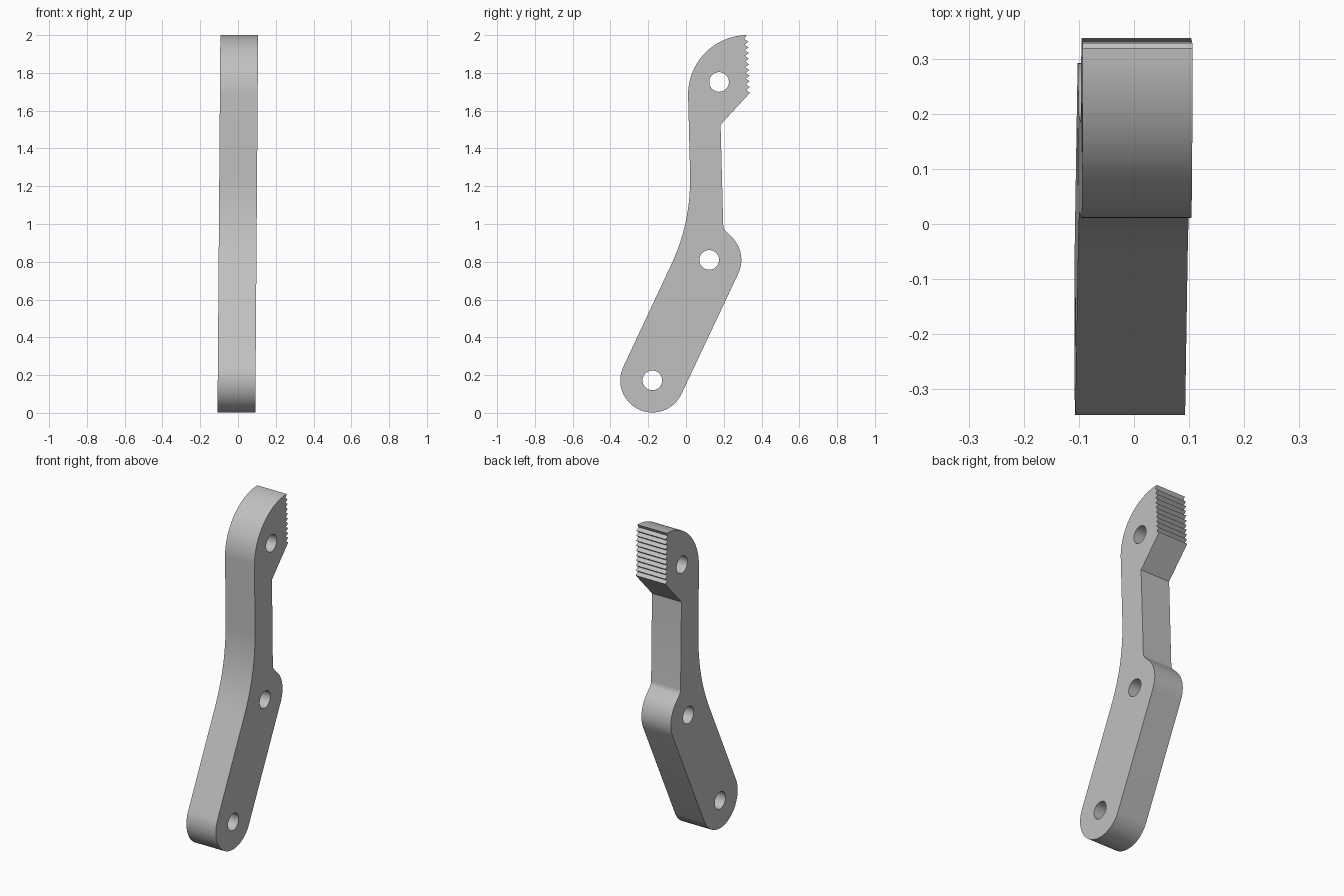
import bpy, bmesh
from math import cos, sin, radians
from mathutils import Matrix, Vector
from mathutils.geometry import interpolate_bezier

cube = bpy.data.objects.get("Cube")
if cube:
    bpy.data.objects.remove(cube, do_unlink=True)

HALF_WIDTH = 0.1
END_RADIUS = 0.17
HOLE_RADIUS = 0.052
TEETH = 10
LOW, MID, TOP = Vector((-0.178, 0.172)), Vector((0.123, 0.81)), Vector((0.175, 1.752))


def arc(centre, radius, start, end, steps):
    """Points along an arc, angles in degrees."""
    angles = [radians(start + (end - start) * i / steps) for i in range(steps + 1)]
    return [(centre[0] + radius * cos(a), centre[1] + radius * sin(a)) for a in angles]


# Side outline (y, z): rounded lower end, clockwise up the front edge
outline = arc(LOW, END_RADIUS, -25.3, -205.3, 36)

# Gentle bend from the lower limb into the neck
bend = [Vector(p) for p in ((-0.085, 0.77), (-0.02, 0.907), (0.022, 1.05), (0.022, 1.25))]
outline += [tuple(p)[:2] for p in interpolate_bezier(*bend, 16)]

# Rounded head
outline += arc((0.326, 1.685), 0.315, 180, 91, 24)

# Serrated back edge of the head
top_z, bottom_z = 1.995, 1.695
pitch = (top_z - bottom_z) / TEETH
for i in range(TEETH):
    z = top_z - i * pitch
    lean = 0.01 * (i + 1) / TEETH
    outline += [(0.308 + lean, z - pitch * 0.5), (0.329 + lean, z - pitch)]

# Underside of the head, back of the neck, rounded shoulder
outline += [(0.183, 1.526), (0.197, 0.995), (0.2, 0.977), (0.208, 0.965)]
outline += arc(MID, END_RADIUS, 42, -25.3, 16)

# Filled outline with three pivot holes, extruded to the arm's width
curve = bpy.data.curves.new("arm_profile", "CURVE")
curve.dimensions = "2D"
curve.fill_mode = "BOTH"
curve.extrude = HALF_WIDTH
for loop in [outline] + [arc(c, HOLE_RADIUS, 0, 350, 35) for c in (LOW, MID, TOP)]:
    spline = curve.splines.new("POLY")
    spline.points.add(len(loop) - 1)
    for point, (y, z) in zip(spline.points, loop):
        point.co = (y, z, 0, 1)
    spline.use_cyclic_u = True
helper = bpy.data.objects.new("profile_helper", curve)
bpy.context.collection.objects.link(helper)
bpy.context.view_layer.update()
evaluated = helper.evaluated_get(bpy.context.evaluated_depsgraph_get())
mesh = bpy.data.meshes.new_from_object(evaluated)
bpy.data.objects.remove(helper, do_unlink=True)

# Stand the profile upright with its slight sideways lean
upright = Matrix(((0, 0, 1, 0), (1, 0, 0, 0), (0, 1, 0, 0), (0, 0, 0, 1)))
bm = bmesh.new()
bm.from_mesh(mesh)
bm.transform(upright)
for v in bm.verts:
    v.co.x += 0.0075 * (v.co.z - 1) - 0.001
bmesh.ops.remove_doubles(bm, verts=bm.verts, dist=0.0001)
bmesh.ops.recalc_face_normals(bm, faces=bm.faces)
bm.to_mesh(mesh)
bm.free()

# Plain grey metal
grey = bpy.data.materials.new("grey_metal")
grey.use_nodes = True
colour = (0.53, 0.53, 0.53, 1)
grey.diffuse_color = colour
grey.node_tree.nodes["Principled BSDF"].inputs["Base Color"].default_value = colour
mesh.materials.clear()
mesh.materials.append(grey)
for face in mesh.polygons:
    face.material_index = 0

arm = bpy.data.objects.new("toothed_lever_arm", mesh)
bpy.context.collection.objects.link(arm)
bpy.ops.object.select_all(action="DESELECT")
arm.select_set(True)
bpy.context.view_layer.objects.active = arm
bpy.ops.object.shade_smooth_by_angle(angle=radians(25))
